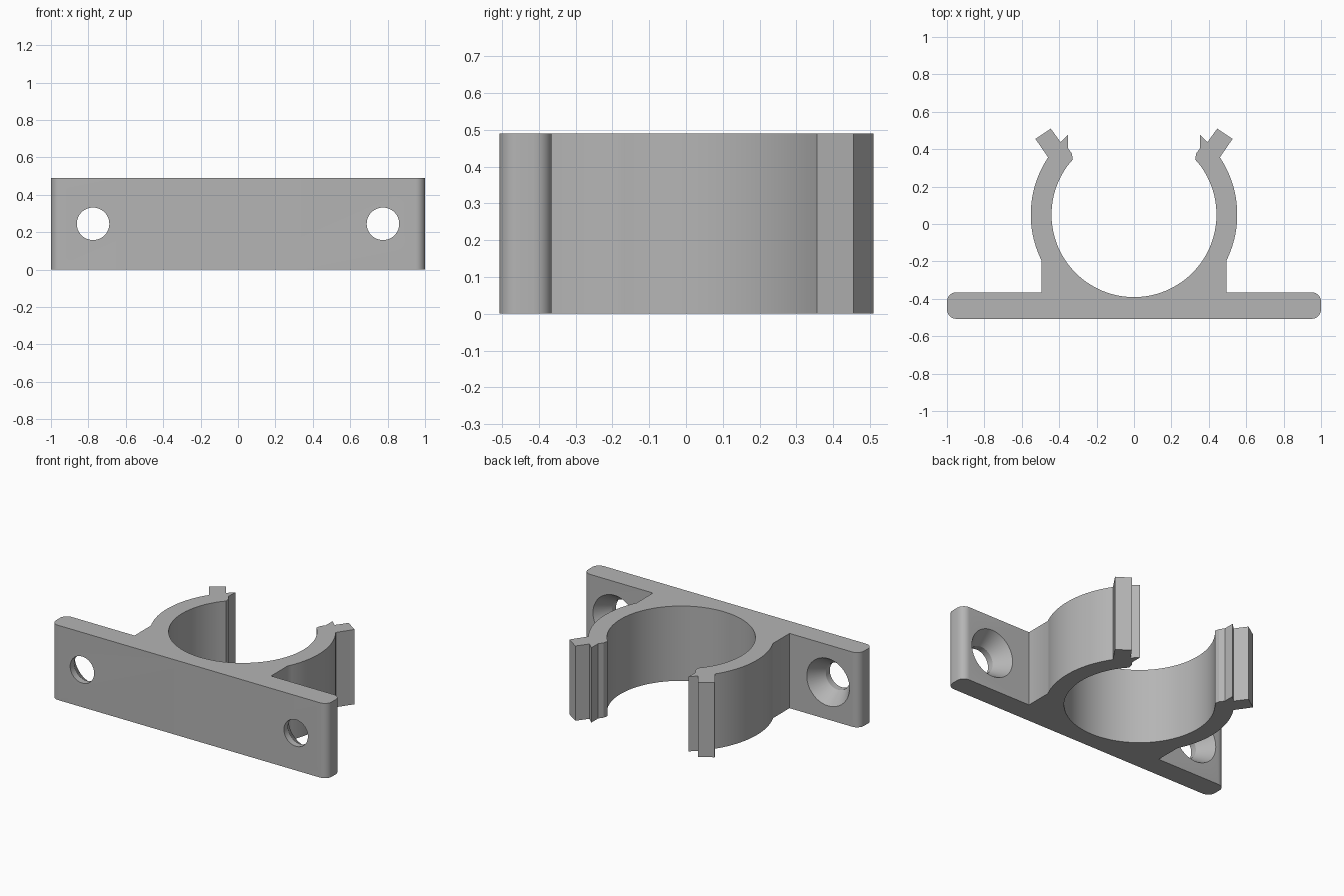
import bpy
import bmesh
from math import sin, cos, pi, acos, atan2

if "Cube" in bpy.data.objects:
    bpy.data.objects.remove(bpy.data.objects["Cube"], do_unlink=True)

HEIGHT = 0.49
RING_Y, INNER_R, OUTER_R = 0.05, 0.441, 0.552
PLATE_FRONT, PLATE_BACK, CORNER_R = -0.507, -0.365, 0.05
NECK_X = 0.495
HOLE_X, HOLE_R, SINK_R, SINK_DEPTH = 0.775, 0.087, 0.155, 0.1

grey = bpy.data.materials.new("grey_plastic")
grey.use_nodes = True
colour = (0.46, 0.46, 0.46, 1)
grey.diffuse_color = colour
grey.node_tree.nodes["Principled BSDF"].inputs["Base Color"].default_value = colour


def arc(cx, cy, r, start, end, steps):
    angles = [start + (end - start) * i / steps for i in range(steps + 1)]
    return [(cx + r * cos(a), cy + r * sin(a)) for a in angles]


def make_object(name, bm):
    bmesh.ops.recalc_face_normals(bm, faces=bm.faces)
    mesh = bpy.data.meshes.new(name)
    bm.to_mesh(mesh)
    bm.free()
    obj = bpy.data.objects.new(name, mesh)
    bpy.context.collection.objects.link(obj)
    mesh.materials.append(grey)
    return obj


def screw_hole_cutter(name, x):
    """Straight bore that opens into a countersink at the back."""
    extra = 0.02
    slope = (SINK_R - HOLE_R) / SINK_DEPTH
    profile = [(PLATE_FRONT - 0.1, HOLE_R),
               (PLATE_BACK - SINK_DEPTH, HOLE_R),
               (PLATE_BACK + extra, SINK_R + slope * extra)]
    bm = bmesh.new()
    rings = [[bm.verts.new((px, y, pz))
              for px, pz in arc(x, HEIGHT / 2, r, 0, 2 * pi, 48)[:-1]]
             for y, r in profile]
    for a, b in zip(rings, rings[1:]):
        for i in range(len(a)):
            bm.faces.new((a[i - 1], a[i], b[i], b[i - 1]))
    bm.faces.new(rings[0])
    bm.faces.new(rings[-1])
    cutter = make_object(name, bm)
    cutter.hide_render = True
    return cutter


# Half outline: plate end, neck, outer arc, snap lip, inner arc
lip = [(0.527, 0.455), (0.445, 0.51), (0.393, 0.438), (0.353, 0.476),
       (0.353, 0.405), (0.333, 0.378), (0.327, 0.345)]
neck_angle = -acos(NECK_X / OUTER_R)
half = [(0, PLATE_FRONT)]
half += arc(1 - CORNER_R, PLATE_FRONT + CORNER_R, CORNER_R, -pi / 2, 0, 8)
half += arc(1 - CORNER_R, PLATE_BACK - CORNER_R, CORNER_R, 0, pi / 2, 8)
half += [(NECK_X, PLATE_BACK)]
half += arc(0, RING_Y, OUTER_R, neck_angle, atan2(0.307, 0.46), 20)
half += lip
half += arc(0, RING_Y, INNER_R, atan2(0.265, 0.353), -pi / 2, 40)
outline = half + [(-x, y) for x, y in reversed(half[1:-1])]

# Clip body, extruded upwards
bm = bmesh.new()
base = bm.faces.new([bm.verts.new((x, y, 0)) for x, y in outline])
top = bmesh.ops.extrude_face_region(bm, geom=[base])["geom"]
bmesh.ops.translate(bm, vec=(0, 0, HEIGHT),
                    verts=[v for v in top if isinstance(v, bmesh.types.BMVert)])
clip = make_object("pipe_clip", bm)

# Countersunk screw holes
bpy.context.view_layer.objects.active = clip
clip.select_set(True)
for side, x in (("left", HOLE_X), ("right", -HOLE_X)):
    cutter = screw_hole_cutter(side + "_hole_cutter", x)
    mod = clip.modifiers.new(side + "_screw_hole", "BOOLEAN")
    mod.operation = "DIFFERENCE"
    mod.solver = "EXACT"
    mod.object = cutter
    bpy.ops.object.modifier_apply(modifier=mod.name)
    bpy.data.objects.remove(cutter, do_unlink=True)

bpy.ops.object.shade_smooth_by_angle(angle=pi / 7)
